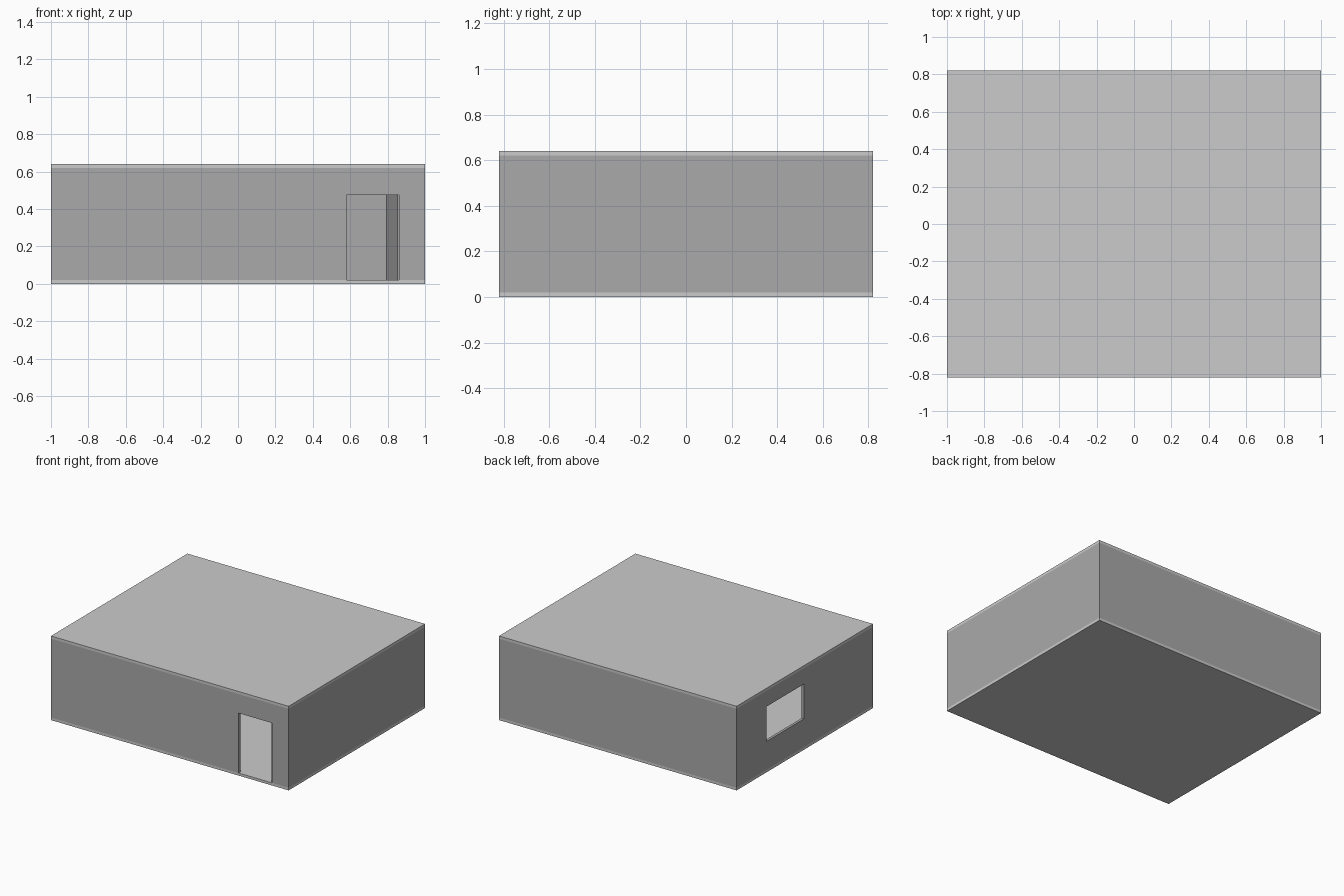
import bpy, math
from mathutils import Matrix, Vector

if "Cube" in bpy.data.objects:
    bpy.data.objects.remove(bpy.data.objects["Cube"])

T = 0.02            # slab and wall thickness
HX, HY, H = 1.0, 0.82, 0.64


def box(name, lo, hi, mat=None):
    """Axis-aligned box between two corners."""
    lo, hi = Vector(lo), Vector(hi)
    bpy.ops.mesh.primitive_cube_add(size=1)
    ob = bpy.context.object
    ob.name = name
    ob.data.transform(Matrix.Translation((lo + hi) / 2) @ Matrix.Diagonal((*(hi - lo), 1)))
    if mat:
        ob.data.materials.append(mat)
    return ob


def cut(target, name, lo, hi):
    """Subtract a hidden box from the target."""
    c = box(name, lo, hi)
    c.hide_render = True
    c.display_type = 'WIRE'
    m = target.modifiers.new(name, 'BOOLEAN')
    m.operation = 'DIFFERENCE'
    m.solver = 'EXACT'
    m.object = c


wall_mat = bpy.data.materials.new("wall_grey")
wall_mat.diffuse_color = (0.4, 0.4, 0.4, 1)
wall_mat.use_nodes = True
wall_mat.node_tree.nodes["Principled BSDF"].inputs["Base Color"].default_value = wall_mat.diffuse_color

# Floor and roof slabs
box("floor", (-HX, -HY, 0), (HX, HY, T))
box("roof", (-HX, -HY, H - T), (HX, HY, H))

# Walls: hollow ring with a doorway in front and a window on the left side
walls = box("walls", (-HX, -HY, T), (HX, HY, H - T), wall_mat)
cut(walls, "room_cutter", (-HX + T, -HY + T, -0.1), (HX - T, HY - T, H + 0.1))
cut(walls, "doorway_cutter", (0.58, -HY - 0.1, -0.05), (0.86, -HY + 0.1, 0.475))
cut(walls, "window_cutter", (-HX - 0.1, 0.01, 0.235), (-HX + 0.1, 0.46, 0.5))

# Door leaf hinged on the right jamb, swung open into the room
door = box("door", (-0.008, 0, T), (0, 0.27, 0.475), wall_mat)
door.location = (0.86, -HY + T / 2, 0)
door.rotation_euler.z = math.radians(13)
